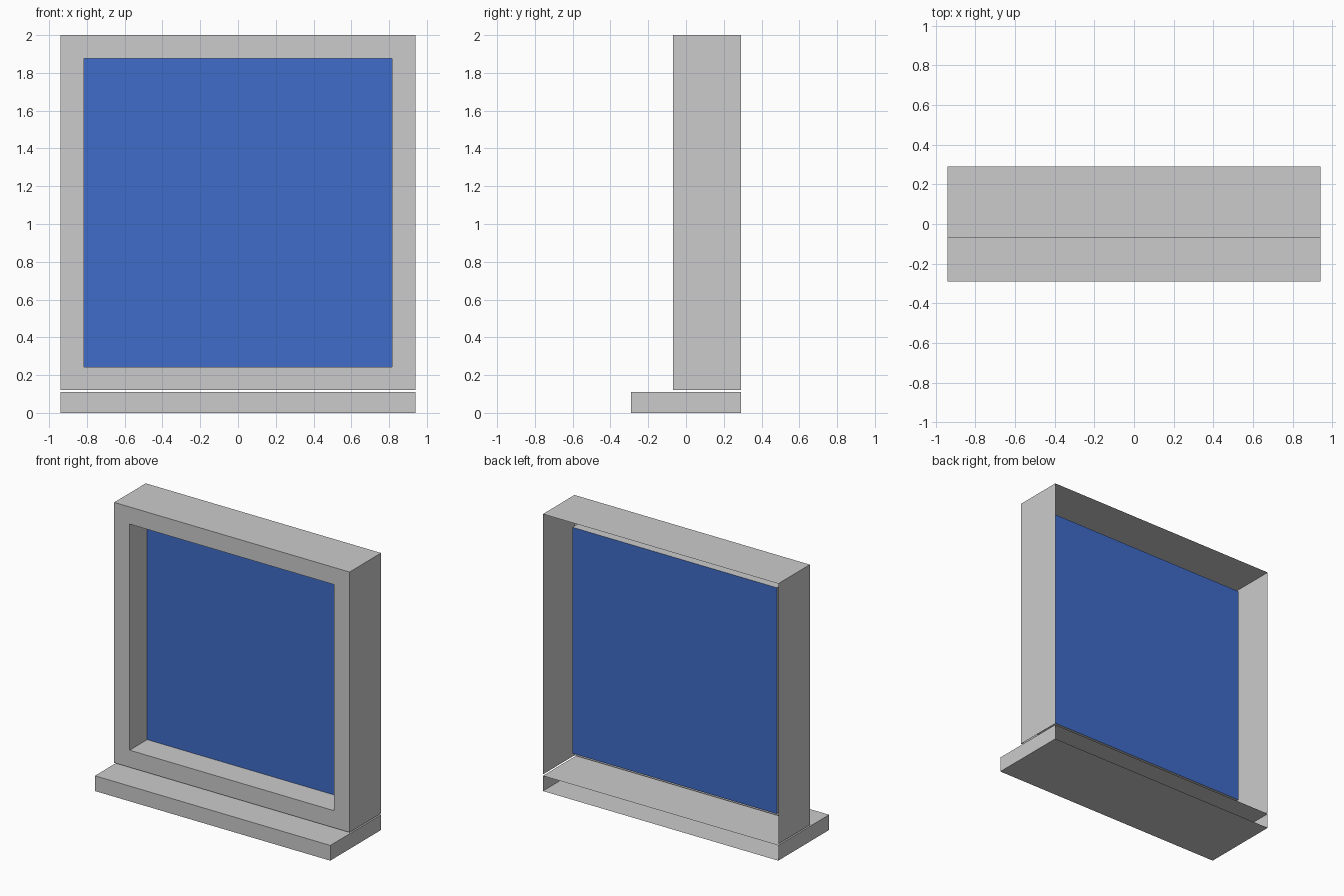
import bpy, bmesh
from mathutils import Vector

if "Cube" in bpy.data.objects:
    bpy.data.objects.remove(bpy.data.objects["Cube"])

HALF_W, BACK_Y = 0.94, 0.29
FRAME_FRONT, BORDER, RECESS = -0.07, 0.175, 0.20
FRAME_Z, TOP_Z = 0.12, 2.0


def open_box(lo, hi, open_dirs):
    """Thin-walled box with the faces pointing along open_dirs removed."""
    lo, hi = Vector(lo), Vector(hi)
    bm = bmesh.new()
    bmesh.ops.create_cube(bm, size=1)
    for v in bm.verts:
        v.co = Vector([(lo[i] + hi[i]) / 2 + v.co[i] * (hi[i] - lo[i]) for i in range(3)])
    bm.normal_update()
    gone = [f for f in bm.faces if any(f.normal.dot(Vector(d)) > 0.9 for d in open_dirs)]
    bmesh.ops.delete(bm, geom=gone, context='FACES')
    return bm


def finish(bm, name):
    mesh = bpy.data.meshes.new(name)
    bm.to_mesh(mesh)
    bm.free()
    obj = bpy.data.objects.new(name, mesh)
    bpy.context.collection.objects.link(obj)
    return obj


# Projecting sill, open where it meets the wall
finish(open_box((-HALF_W, -0.29, 0), (HALF_W, BACK_Y, 0.11), [(0, 1, 0)]), "window_sill")

# Frame shell, open at the back and underneath, with a recessed opening
bm = open_box((-HALF_W, FRAME_FRONT, FRAME_Z), (HALF_W, BACK_Y, TOP_Z), [(0, 1, 0), (0, 0, -1)])
front = next(f for f in bm.faces if f.normal.y < -0.9)
bmesh.ops.inset_individual(bm, faces=[front], thickness=BORDER, depth=0)
bmesh.ops.inset_individual(bm, faces=[front], thickness=0, depth=-RECESS)
pane = [v.co.copy() for v in front.verts]
bmesh.ops.delete(bm, geom=[front], context='FACES_ONLY')
finish(bm, "window_frame")

# Glass pane closing the recess
bm = bmesh.new()
bm.faces.new([bm.verts.new(c) for c in pane])
glass = finish(bm, "glass_pane")
blue = bpy.data.materials.new("blue_glass")
blue.diffuse_color = (0.05, 0.15, 0.59, 1)
blue.use_nodes = True
blue.node_tree.nodes["Principled BSDF"].inputs["Base Color"].default_value = blue.diffuse_color
glass.data.materials.append(blue)
